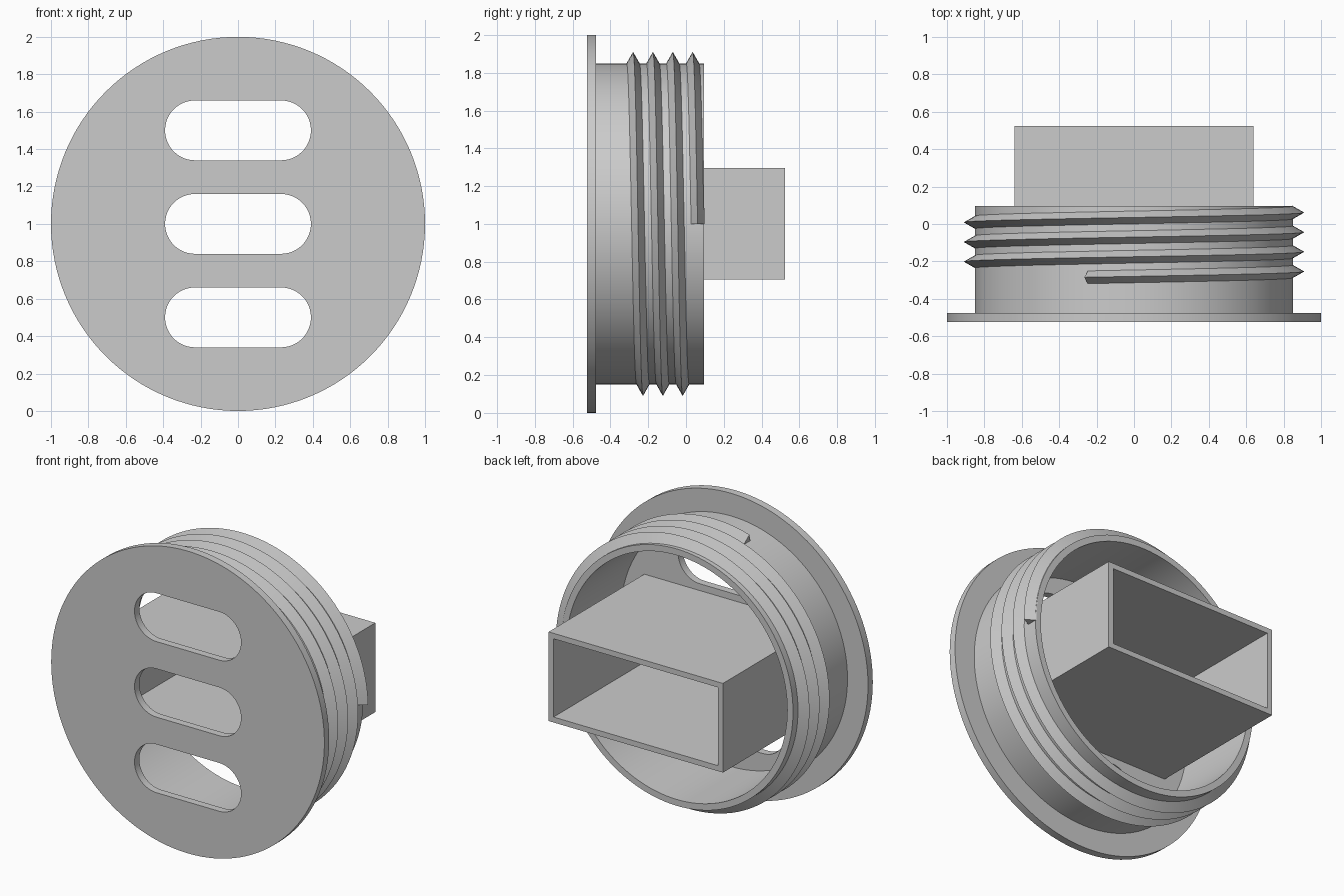
import bpy, bmesh
from math import sin, cos, pi, radians
from mathutils import Matrix

cube = bpy.data.objects.get("Cube")
if cube:
    bpy.data.objects.remove(cube, do_unlink=True)

CENTER_Z = 1.0
SEGMENTS = 128

grey = bpy.data.materials.new("light_grey")
grey.use_nodes = True
grey.diffuse_color = (0.6, 0.6, 0.6, 1)
grey.node_tree.nodes["Principled BSDF"].inputs["Base Color"].default_value = grey.diffuse_color


def finish(name, bm):
    """Turn a bmesh into a shaded object with the shared material."""
    bmesh.ops.remove_doubles(bm, verts=bm.verts, dist=1e-5)
    bmesh.ops.recalc_face_normals(bm, faces=bm.faces)
    mesh = bpy.data.meshes.new(name)
    bm.to_mesh(mesh)
    bm.free()
    mesh.materials.clear()
    mesh.materials.append(grey)
    obj = bpy.data.objects.new(name, mesh)
    bpy.context.collection.objects.link(obj)
    bpy.ops.object.select_all(action='DESELECT')
    obj.select_set(True)
    bpy.context.view_layer.objects.active = obj
    bpy.ops.object.shade_smooth_by_angle(angle=radians(30))
    return obj


def extrude_outline(name, loops, y0, y1):
    """Fill nested x-z outlines (inner ones become holes) and extrude from y0 to y1."""
    curve = bpy.data.curves.new(name + "_outline", 'CURVE')
    curve.dimensions = '2D'
    curve.fill_mode = 'BOTH'
    curve.extrude = (y1 - y0) / 2
    for loop in loops:
        spline = curve.splines.new('POLY')
        spline.points.add(len(loop) - 1)
        for point, (x, z) in zip(spline.points, loop):
            point.co = (x, z, 0, 1)
        spline.use_cyclic_u = True
    helper = bpy.data.objects.new(name + "_outline", curve)
    bm = bmesh.new()
    mesh = helper.to_mesh()
    bm.from_mesh(mesh)
    helper.to_mesh_clear()
    bpy.data.objects.remove(helper)
    bpy.data.curves.remove(curve)
    bm.transform(Matrix.Translation((0, (y0 + y1) / 2, CENTER_Z)) @ Matrix.Rotation(pi / 2, 4, 'X'))
    return finish(name, bm)


def circle(r):
    return [(r * cos(2 * pi * i / SEGMENTS), r * sin(2 * pi * i / SEGMENTS)) for i in range(SEGMENTS)]


def rectangle(hx, hz):
    return [(-hx, -hz), (hx, -hz), (hx, hz), (-hx, hz)]


def slot(half_length, r, z, steps=24):
    points = []
    for side in (1, -1):
        for i in range(steps + 1):
            a = -pi / 2 + pi * i / steps
            points.append((side * (half_length - r + r * cos(a)), z + side * r * sin(a)))
    return points


# Front flange with three rounded slots
extrude_outline("flange", [circle(1.0)] + [slot(0.39, 0.16, z) for z in (-0.5, 0, 0.5)], -0.525, -0.475)

# Round collar and the rectangular duct inside it
extrude_outline("collar", [circle(0.85), circle(0.808)], -0.48, 0.095)
extrude_outline("duct", [rectangle(0.638, 0.295), rectangle(0.602, 0.259)], -0.48, 0.525)

# Helical ridge, starting near the top and ending on the left side
PITCH = 0.105
start, end = -0.047, 3.25
steps = 420
bm = bmesh.new()
previous = None
for i in range(steps + 1):
    turn = start + (end - start) * i / steps
    a = 2 * pi * turn
    y = -0.28 + PITCH * turn
    section = [bm.verts.new((r * sin(a), y + dy, CENTER_Z + r * cos(a)))
               for r, dy in ((0.845, -0.037), (0.91, 0), (0.845, 0.037))]
    if previous:
        for j in range(3):
            k = (j + 1) % 3
            bm.faces.new((previous[j], previous[k], section[k], section[j]))
    else:
        bm.faces.new(section)
    previous = section
bm.faces.new(previous)
finish("screw_thread", bm)
